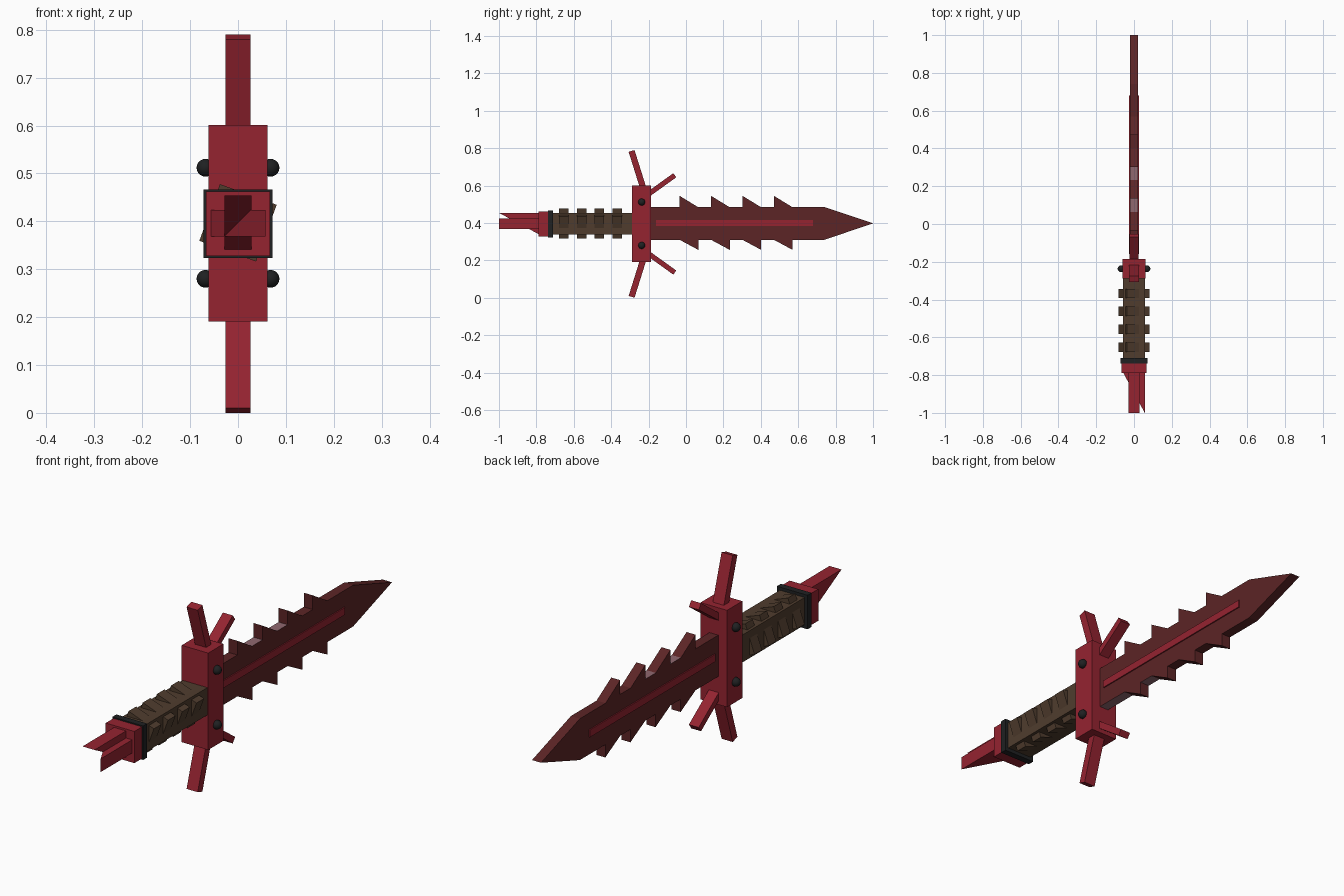
import bpy, bmesh, math
from mathutils import Vector

if "Cube" in bpy.data.objects:
    bpy.data.objects.remove(bpy.data.objects["Cube"])

ZC = 0.396  # height of the sword's long axis


def material(name, rgb):
    m = bpy.data.materials.new(name)
    m.diffuse_color = (*rgb, 1)
    m.use_nodes = True
    m.node_tree.nodes["Principled BSDF"].inputs["Base Color"].default_value = m.diffuse_color
    return m


RED = material("crimson", (0.30, 0.017, 0.03))
DARK = material("dark_red", (0.107, 0.018, 0.019))
BROWN = material("brown_leather", (0.08, 0.046, 0.027))
BLACK = material("black_metal", (0.014, 0.015, 0.016))
PALE = material("dusty_pink", (0.28, 0.14, 0.16))


def finish(name, bm, *mats):
    bmesh.ops.recalc_face_normals(bm, faces=bm.faces[:])
    me = bpy.data.meshes.new(name)
    bm.to_mesh(me)
    bm.free()
    for m in mats:
        me.materials.append(m)
    ob = bpy.data.objects.new(name, me)
    bpy.context.collection.objects.link(ob)
    return ob


def box(name, centre, size, mat, roll=0.0):
    bm = bmesh.new()
    bmesh.ops.create_cube(bm, size=1)
    bmesh.ops.scale(bm, vec=size, verts=bm.verts)
    ob = finish(name, bm, mat)
    ob.location = centre
    ob.rotation_euler.y = roll
    return ob


def prism(name, points, offset, *mats):
    """Extrude a closed flat outline by an offset vector."""
    bm = bmesh.new()
    face = bm.faces.new([bm.verts.new(p) for p in points])
    new = bmesh.ops.extrude_face_region(bm, geom=[face], use_keep_orig=True)["geom"]
    verts = [g for g in new if isinstance(g, bmesh.types.BMVert)]
    bmesh.ops.translate(bm, vec=offset, verts=verts)
    return finish(name, bm, *mats)


def bar(name, start, end, width, depth, mat):
    """Straight square bar between two (y, z) points."""
    a, b = Vector((0, *start)), Vector((0, *end))
    d = (b - a).normalized()
    side = Vector((0, -d.z, d.y)) * width / 2
    half = Vector((depth / 2, 0, 0))
    prism(name, [p - half for p in (a - side, b - side, b + side, a + side)],
          half * 2, mat)


# Serrated blade
LOW, HIGH, T = 0.31, 0.485, 0.021
teeth = [-0.034 + 0.168 * i for i in range(4)]
outline = [(-0.2, LOW)]
for y in teeth:
    outline += [(y, LOW), (y + 0.1, 0.256), (y + 0.1, LOW)]
outline += [(0.74, LOW), (1.0, 0.398), (0.74, HIGH)]
for y in reversed(teeth):
    outline += [(y + 0.098, HIGH), (y, 0.545), (y, HIGH)]
outline.append((-0.2, HIGH))
blade = prism("blade", [(-T, y, z) for y, z in outline], (2 * T, 0, 0), DARK, PALE)
# pale edges in some of the gaps between teeth
for f in blade.data.polygons:
    y = f.center.y
    if (f.normal.z > 0.99 and 0.05 < y < 0.32) or (f.normal.z < -0.99 and y < 0.14):
        f.material_index = 1

# Raised stripe along both sides of the blade
box("blade_stripe", (0, 0.26, 0.4), (0.052, 0.84, 0.031), RED)

# Guard block with angled arms, prongs and studs
box("guard", (0, -0.237, ZC), (0.124, 0.102, 0.41), RED)
for s, tag in ((1, "upper"), (-1, "lower")):
    def flip(y, dz):
        return (y, 0.395 + s * dz)
    bar(tag + "_arm", flip(-0.222, 0.17), flip(-0.291, 0.39), 0.033, 0.052, RED)
    bar(tag + "_prong", flip(-0.22, 0.145), flip(-0.06, 0.26), 0.027, 0.046, RED)
    for x in (-0.068, 0.068):
        bm = bmesh.new()
        bmesh.ops.create_uvsphere(bm, u_segments=20, v_segments=12, radius=0.0185)
        for f in bm.faces:
            f.smooth = True
        stud = finish(tag + "_stud", bm, BLACK)
        stud.location = (x, -0.237, 0.396 + s * 0.116)

# Grip core and twisted wraps
box("grip", (0, -0.5, ZC), (0.116, 0.45, 0.116), BROWN)
for i in range(4):
    box("grip_wrap", (0, -0.653 + 0.095 * i, 0.397), (0.126, 0.05, 0.126),
        BROWN, math.radians(20))

# Collar and pommel
box("collar", (0, -0.724, 0.395), (0.144, 0.027, 0.144), BLACK)
box("pommel", (0, -0.761, 0.395), (0.134, 0.056, 0.134), RED)

# Two crossed pommel wedges
prism("upright_spike", [(-0.028, -0.78, 0.454), (-0.028, -1.0, 0.454),
                        (-0.028, -0.78, 0.336)], (0.056, 0, 0), RED)
prism("flat_spike", [(0.057, -0.78, 0.368), (0.057, -1.0, 0.368),
                     (-0.061, -0.78, 0.368)], (0, 0, 0.056), RED)
